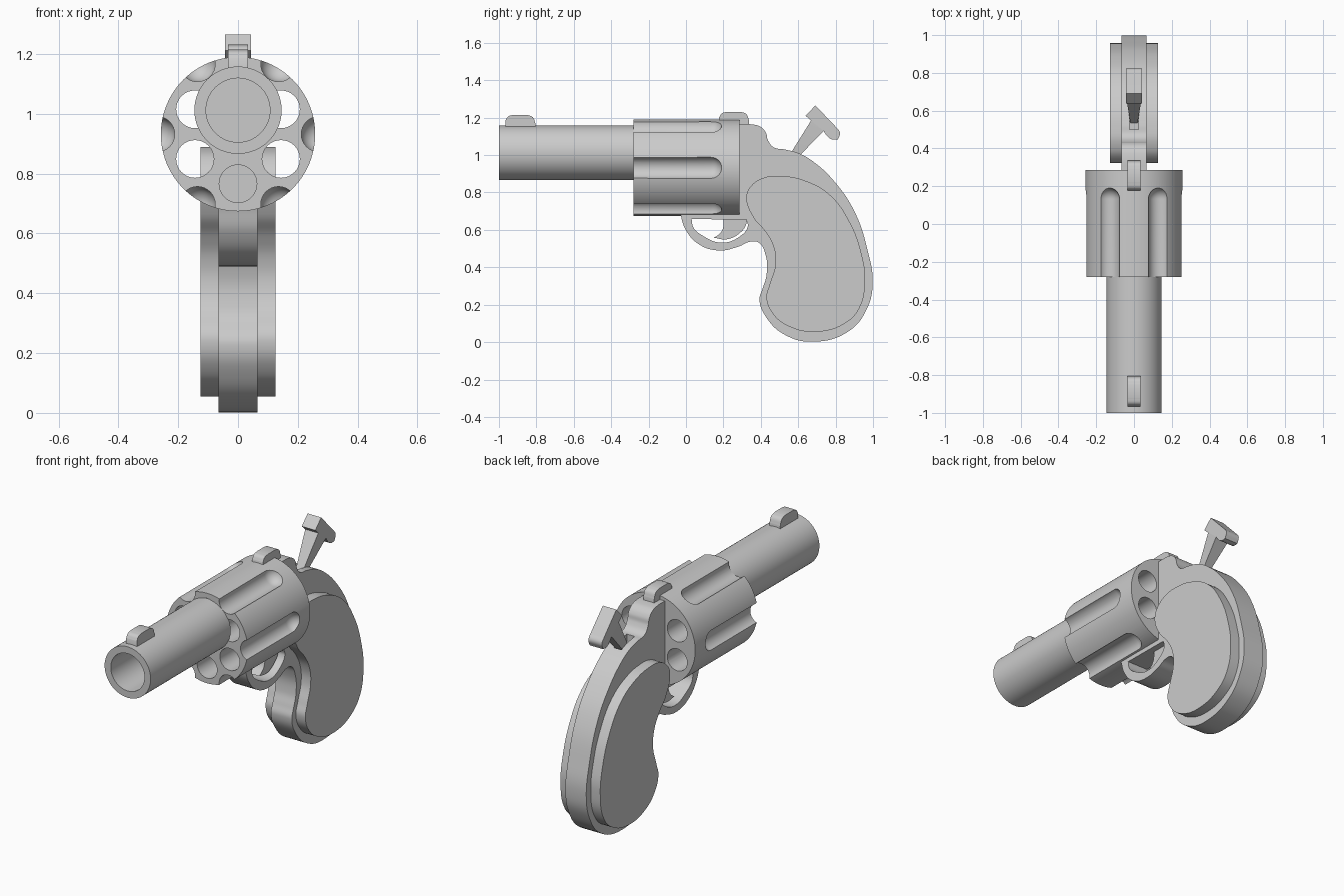
import bpy, bmesh, math
from mathutils import Matrix, Vector

if "Cube" in bpy.data.objects:
    bpy.data.objects.remove(bpy.data.objects["Cube"], do_unlink=True)

steel = bpy.data.materials.new("grey_steel")
steel.use_nodes = True
GREY = (0.6, 0.6, 0.6, 1)
steel.diffuse_color = GREY
steel.node_tree.nodes["Principled BSDF"].inputs["Base Color"].default_value = GREY

# Local (x, y, z) of a flat outline becomes world (y, z, x)
SIDEWAYS = Matrix(((0, 0, 1, 0), (1, 0, 0, 0), (0, 1, 0, 0), (0, 0, 0, 1)))
ALONG_Y = Matrix.Rotation(math.pi / 2, 4, 'X')


def finish(name, bm, angle=35):
    bmesh.ops.remove_doubles(bm, verts=bm.verts, dist=0.0002)
    bmesh.ops.recalc_face_normals(bm, faces=bm.faces)
    me = bpy.data.meshes.new(name)
    bm.to_mesh(me)
    bm.free()
    me.materials.clear()
    me.materials.append(steel)
    ob = bpy.data.objects.new(name, me)
    bpy.context.collection.objects.link(ob)
    smooth(ob, angle)
    return ob


def smooth(ob, angle=35):
    bpy.ops.object.select_all(action='DESELECT')
    ob.select_set(True)
    bpy.context.view_layer.objects.active = ob
    bpy.ops.object.shade_smooth_by_angle(angle=math.radians(angle))


def plate(name, half, *outlines):
    """Side profile (y, z[, 1 = sharp corner]) given thickness; later outlines are holes."""
    cu = bpy.data.curves.new(name, 'CURVE')
    cu.dimensions = '2D'
    cu.fill_mode = 'BOTH'
    cu.extrude = half
    cu.resolution_u = 8
    for pts in outlines:
        sp = cu.splines.new('BEZIER')
        sp.bezier_points.add(len(pts) - 1)
        sp.use_cyclic_u = True
        for bp, p in zip(sp.bezier_points, pts):
            bp.co = (p[0], p[1], 0)
        for bp, p in zip(sp.bezier_points, pts):
            kind = 'VECTOR' if len(p) > 2 else 'AUTO'
            bp.handle_left_type = bp.handle_right_type = kind
    tmp = bpy.data.objects.new("outline", cu)
    bpy.context.collection.objects.link(tmp)
    dg = bpy.context.evaluated_depsgraph_get()
    me = bpy.data.meshes.new_from_object(tmp.evaluated_get(dg))
    bm = bmesh.new()
    bm.from_mesh(me)
    bm.transform(SIDEWAYS)
    bpy.data.objects.remove(tmp, do_unlink=True)
    return finish(name, bm)


def cut(ob, cutter):
    mod = ob.modifiers.new("cut", 'BOOLEAN')
    mod.operation = 'DIFFERENCE'
    mod.solver = 'EXACT'
    mod.object = cutter
    cutter.hide_render = True
    bpy.context.view_layer.objects.active = ob
    bpy.ops.object.modifier_apply(modifier=mod.name)
    bpy.data.objects.remove(cutter, do_unlink=True)
    smooth(ob)


def add_rod(bm, r, y0, y1, x, z, seg):
    m = Matrix.Translation((x, (y0 + y1) / 2, z)) @ ALONG_Y
    bmesh.ops.create_cone(bm, cap_ends=True, segments=seg, radius1=r, radius2=r,
                          depth=y1 - y0, matrix=m)


# Barrel: a tube with a closed rear, turned around its axis
BARREL_Z = 1.012
bm = bmesh.new()
profile = [(0, -.3), (.107, -.3), (.107, -1), (.146, -1), (.146, -.275), (0, -.275)]
vs = [bm.verts.new((r, y, BARREL_Z)) for r, y in profile]
es = [bm.edges.new(pair) for pair in zip(vs, vs[1:])]
bmesh.ops.spin(bm, geom=vs + es, cent=(0, 0, BARREL_Z), axis=(0, 1, 0),
               angle=math.tau, steps=64)
finish("barrel", bm)

# Cylinder with six chambers and six round-ended flutes
DRUM_Z = 0.932
bm = bmesh.new()
add_rod(bm, .258, -.28, .285, 0, DRUM_Z, 96)
drum = finish("cylinder", bm)
bm = bmesh.new()
for i in range(6):
    a = math.radians(60 * i + 30)
    add_rod(bm, .063, -.4, .4, .166 * math.cos(a), DRUM_Z + .166 * math.sin(a), 32)
    a = math.radians(60 * i)
    centre = Vector((.271 * math.cos(a), .132, DRUM_Z + .271 * math.sin(a)))
    ball = bmesh.ops.create_uvsphere(bm, u_segments=32, v_segments=16, radius=.06,
                                     matrix=Matrix.Translation(centre) @ ALONG_Y)
    for v in ball["verts"]:
        if v.co.y < centre.y - .001:
            v.co.y -= .6
cut(drum, finish("cylinder_cutter", bm))

# Frame with grip spine and trigger guard
frame = plate("frame", .066, [
    (.28, 1.165, 1), (.36, 1.163), (.4, 1.15), (.427, 1.12), (.438, 1.08), (.468, 1.042),
    (.527, 1.03), (.607, 1.008), (.687, .96), (.794, .858), (.901, .698), (.97, .495),
    (.998, .318), (.97, .184), (.874, .061), (.676, .002), (.527, .04), (.43, .131),
    (.393, .227), (.409, .286), (.43, .355), (.425, .468), (.388, .532), (.345, .537),
    (.281, .511), (.18, .49), (.072, .521), (-.003, .602), (-.03, .684, 1), (.28, .684, 1),
], [
    (.03, .658, 1), (.322, .655, 1), (.33, .618), (.286, .564), (.19, .532),
    (.088, .57), (.04, .612),
])
bm = bmesh.new()
bmesh.ops.create_cube(bm, size=1, matrix=Matrix.Translation((0, .56, 1.02))
                      @ Matrix.Diagonal((.05, .12, .12, 1)))
cut(frame, finish("hammer_slot_cutter", bm))

# Grip panels on both sides of the frame
plate("grip_panels", .126, [
    (.323, .778), (.35, .837), (.42, .88), (.51, .888), (.634, .864), (.767, .789),
    (.874, .644), (.939, .468), (.957, .334), (.928, .184), (.848, .099), (.687, .055),
    (.553, .083), (.468, .147), (.43, .238), (.447, .307), (.478, .414), (.468, .51),
    (.425, .59), (.361, .666),
])

# Trigger
plate("trigger", .03, [
    (.2, .67, 1), (.2, .62), (.185, .585), (.15, .558, 1), (.22, .55), (.29, .585),
    (.322, .63), (.325, .67, 1),
])

# Hammer: spur and a shank that narrows towards the frame
plate("hammer_spur", .043, [
    (.639, 1.211, 1), (.692, 1.265, 1), (.8, 1.152, 1), (.823, 1.12), (.812, 1.084, 1),
    (.78, 1.084), (.752, 1.105), (.735, 1.13, 1), (.667, 1.185, 1),
])
shank = plate("hammer_shank", .042, [
    (.535, .97, 1), (.672, 1.19, 1), (.738, 1.13, 1), (.58, .97, 1),
])
for v in shank.data.vertices:
    if v.co.z < 1:
        v.co.x *= .45

# Sights: rounded blades on the muzzle and behind the cylinder
for name, y, z, top in (("front_sight", -.965, 1.14, 1.215), ("rear_sight", .177, 1.15, 1.231)):
    plate(name, .034, [
        (y, z, 1), (y, top - .03, 1), (y + .015, top - .008), (y + .045, top, 1),
        (y + .115, top, 1), (y + .145, top - .012), (y + .16, top - .045, 1), (y + .16, z, 1),
    ])
